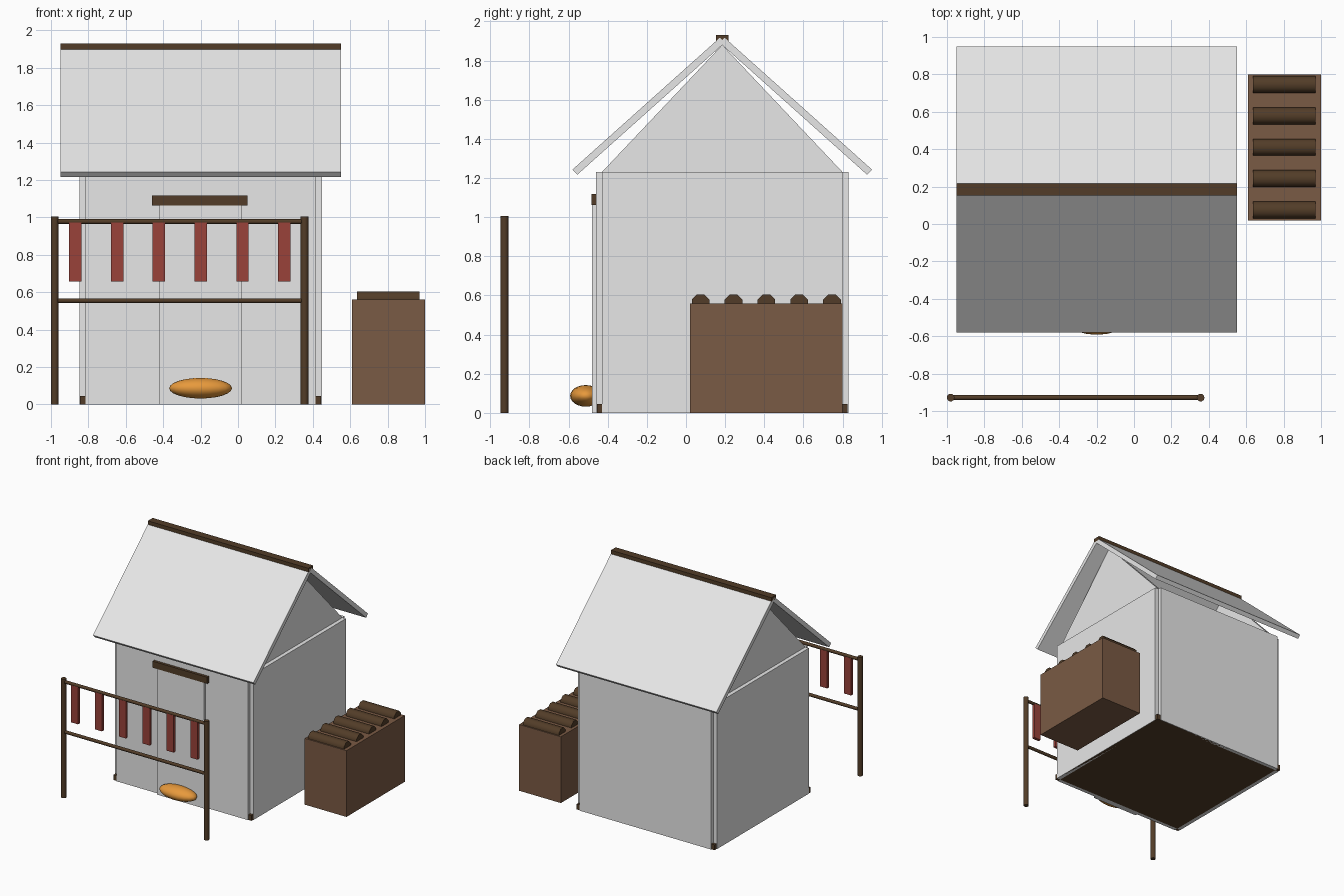
import bpy, bmesh, math
from mathutils import Matrix, Vector

if "Cube" in bpy.data.objects:
    bpy.data.objects.remove(bpy.data.objects["Cube"])


def material(name, rgb):
    m = bpy.data.materials.new(name)
    m.diffuse_color = (*rgb, 1)
    m.use_nodes = True
    m.node_tree.nodes["Principled BSDF"].inputs["Base Color"].default_value = m.diffuse_color
    return m


PALE = material("pale_grey", (0.8, 0.8, 0.8))
BROWN = material("brown_wood", (0.195, 0.103, 0.058))
DARK = material("dark_wood", (0.085, 0.046, 0.021))
RED = material("red_meat", (0.32, 0.055, 0.042))
ORANGE = material("orange", (0.80, 0.32, 0.045))


def finish(name, bm, mat, smooth=False):
    bmesh.ops.recalc_face_normals(bm, faces=bm.faces)
    me = bpy.data.meshes.new(name)
    bm.to_mesh(me)
    bm.free()
    me.materials.append(mat)
    ob = bpy.data.objects.new(name, me)
    bpy.context.collection.objects.link(ob)
    if smooth:
        bpy.ops.object.select_all(action='DESELECT')
        ob.select_set(True)
        bpy.context.view_layer.objects.active = ob
        bpy.ops.object.shade_smooth_by_angle(angle=math.radians(50))
    return ob


def box(name, x, y, z, mat):
    """Box from (min, max) pairs."""
    bm = bmesh.new()
    mid = Vector([(a + b) / 2 for a, b in (x, y, z)])
    size = [b - a for a, b in (x, y, z)]
    bmesh.ops.create_cube(bm, size=1, matrix=Matrix.Translation(mid) @ Matrix.Diagonal((*size, 1)))
    return finish(name, bm, mat)


def rod(name, a, b, r, sides, mat):
    """Cylinder between two points, with a flat side up when lying down."""
    a, b = Vector(a), Vector(b)
    d = b - a
    rot = d.to_track_quat('Z', 'Y').to_matrix().to_4x4() @ Matrix.Rotation(math.pi / sides, 4, 'Z')
    bm = bmesh.new()
    bmesh.ops.create_cone(bm, cap_ends=True, segments=sides, radius1=r, radius2=r, depth=d.length,
                          matrix=Matrix.Translation((a + b) / 2) @ rot)
    return finish(name, bm, mat, True)


def prism(name, profile, x0, x1, mat):
    """Extrude a (y, z) outline along x."""
    bm = bmesh.new()
    f = bm.faces.new([bm.verts.new((x0, y, z)) for y, z in profile])
    g = bmesh.ops.extrude_face_region(bm, geom=[f])
    bmesh.ops.translate(bm, vec=(x1 - x0, 0, 0),
                        verts=[v for v in g['geom'] if isinstance(v, bmesh.types.BMVert)])
    return finish(name, bm, mat)


CX, CY = -0.20, 0.185   # house centre

# Floor slab, showing at the notched corners
box("floor", (-0.845, 0.445), (-0.455, 0.825), (0, 0.045), DARK)

# Wall panels with open corner notches, and inset gables
for s, n in ((-1, "front"), (1, "back")):
    y = sorted((CY + s * 0.615, CY + s * 0.645))
    box(n + "_wall", (CX - 0.615, CX + 0.615), y, (0, 1.23), PALE)
for s, n in ((-1, "left"), (1, "right")):
    x = sorted((CX + s * 0.615, CX + s * 0.648))
    box(n + "_wall", x, (CY - 0.615, CY + 0.615), (0, 1.23), PALE)
    prism(n + "_gable", [(CY - 0.615, 1.23), (CY + 0.615, 1.23), (CY, 1.88)],
          CX + s * 0.585, CX + s * 0.615, PALE)

# Roof slabs and ridge beam
for s, n in ((-1, "front"), (1, "back")):
    slab = [(0.765, 1.243), (0.012, 1.917), (-0.013, 1.891), (0.74, 1.217)]
    prism(n + "_roof", [(CY + s * y, z) for y, z in slab], -0.95, 0.55, PALE)
box("ridge_beam", (-0.95, 0.55), (0.153, 0.217), (1.897, 1.93), DARK)

# Door panel and lintel
box("door", (-0.42, 0.02), (-0.48, -0.45), (0, 1.07), PALE)
box("lintel", (-0.46, 0.05), (-0.483, -0.455), (1.063, 1.118), DARK)

# Round lump at the doorstep
bm = bmesh.new()
bmesh.ops.create_uvsphere(bm, u_segments=20, v_segments=12, radius=1,
                          matrix=Matrix.Translation((CX, -0.512, 0.087)) @ Matrix.Diagonal((0.168, 0.08, 0.055, 1)))
finish("doorstep_lump", bm, ORANGE, True)

# Drying rack with hanging strips
RY = -0.928
for x, n in ((-0.98, "left"), (0.356, "right")):
    rod("rack_post_" + n, (x, RY, 0), (x, RY, 1.005), 0.021, 10, DARK)
for z, n in ((0.978, "top"), (0.555, "middle")):
    rod("rack_rail_" + n, (-0.98, RY, z), (0.356, RY, z), 0.0135, 8, DARK)
for i in range(6):
    x = -0.87 + i * 0.2235
    box(f"hanging_strip_{i + 1}", (x - 0.033, x + 0.033), (RY - 0.0125, RY + 0.0125), (0.658, 0.972), RED)

# Wood stack with logs on top
box("wood_stack", (0.61, 1.0), (0.02, 0.8), (0, 0.56), BROWN)
for i in range(5):
    y = 0.075 + i * 0.1677
    rod(f"log_{i + 1}", (0.635, y, 0.56), (0.97, y, 0.56), 0.049, 8, DARK)
